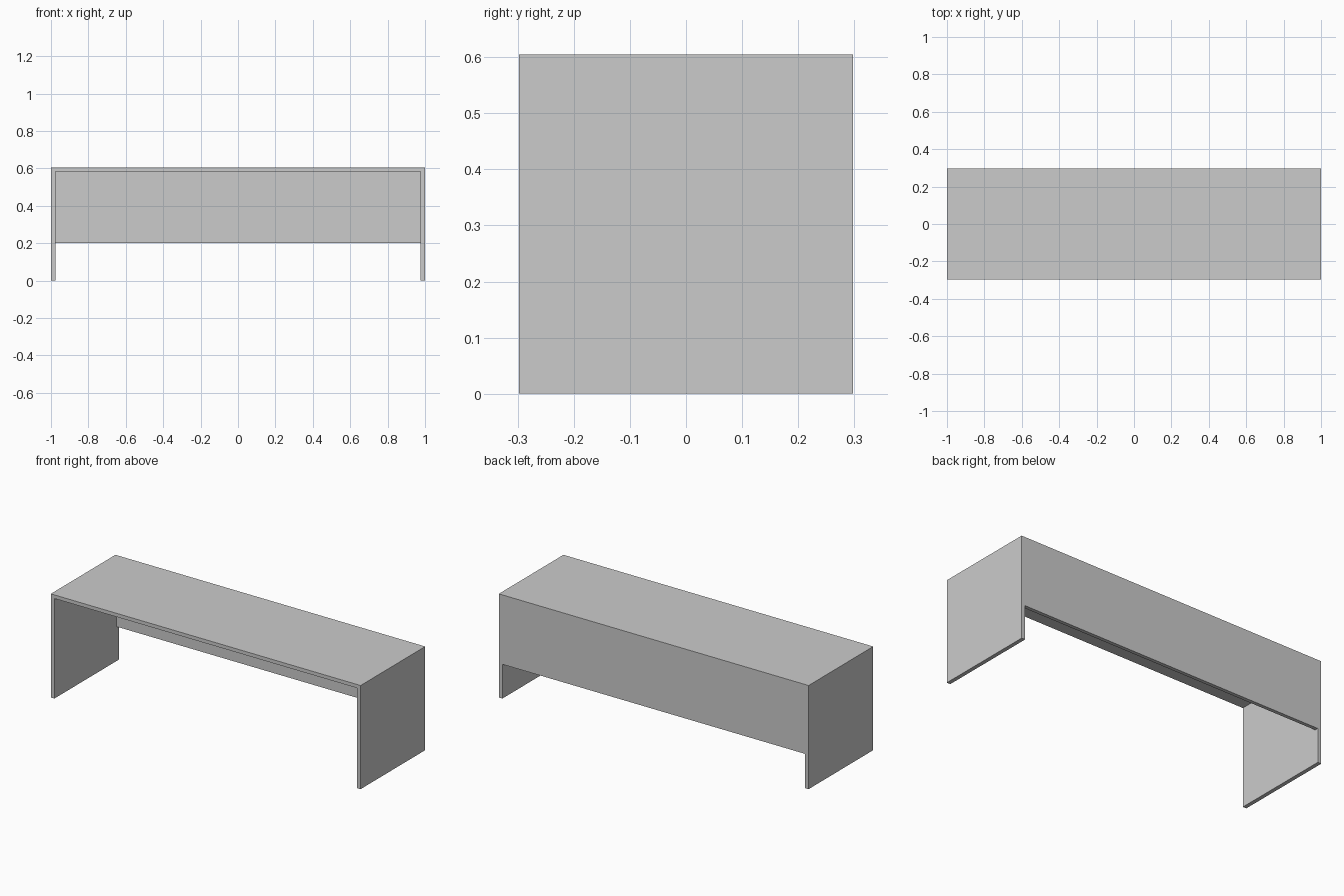
import bpy, bmesh

if "Cube" in bpy.data.objects:
    bpy.data.objects.remove(bpy.data.objects["Cube"])

W, D, H = 1.0, 0.298, 0.605   # half width, half depth, height
T_SIDE, T_TOP, T_BACK = 0.023, 0.021, 0.021
PANEL_BOTTOM = 0.2


def extrude_profile(name, points, y0, y1):
    """Extrude a closed xz outline from y0 to y1."""
    bm = bmesh.new()
    face = bm.faces.new([bm.verts.new((x, y0, z)) for x, z in points])
    ext = bmesh.ops.extrude_face_region(bm, geom=[face])
    moved = [v for v in ext["geom"] if isinstance(v, bmesh.types.BMVert)]
    bmesh.ops.translate(bm, verts=moved, vec=(0, y1 - y0, 0))
    bmesh.ops.recalc_face_normals(bm, faces=bm.faces)
    mesh = bpy.data.meshes.new(name)
    bm.to_mesh(mesh)
    bm.free()
    obj = bpy.data.objects.new(name, mesh)
    bpy.context.collection.objects.link(obj)
    return obj


# Top and both side panels as one continuous arch
xi, zi = W - T_SIDE, H - T_TOP
half = [(W, H), (W, 0), (xi, 0), (xi, zi)]
arch = half + [(-x, z) for x, z in reversed(half)]
extrude_profile("desk_top_and_sides", arch, -D, D)

# Back panel, flush with the rear edges
panel = [(-xi, PANEL_BOTTOM), (xi, PANEL_BOTTOM), (xi, zi), (-xi, zi)]
extrude_profile("back_panel", panel, D - T_BACK, D)
